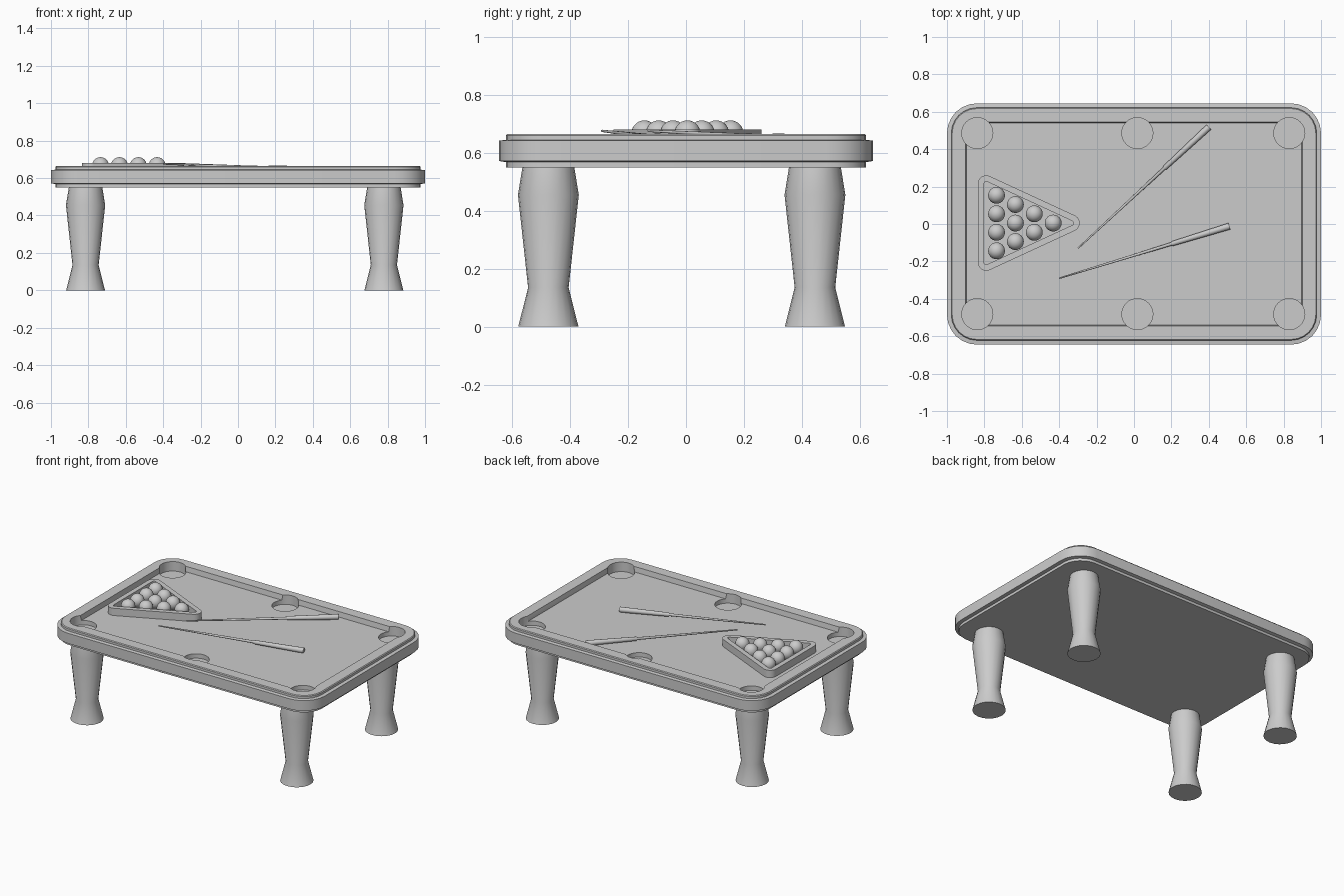
import bpy, bmesh
from math import cos, sin, pi, atan2, radians
from mathutils import Vector, Matrix

if "Cube" in bpy.data.objects:
    bpy.data.objects.remove(bpy.data.objects["Cube"])


def finish(bm, name, angle=35):
    bmesh.ops.recalc_face_normals(bm, faces=bm.faces)
    me = bpy.data.meshes.new(name)
    bm.to_mesh(me)
    bm.free()
    ob = bpy.data.objects.new(name, me)
    bpy.context.collection.objects.link(ob)
    smooth(ob, angle)
    return ob


def smooth(ob, angle=35):
    bpy.ops.object.select_all(action='DESELECT')
    ob.select_set(True)
    bpy.context.view_layer.objects.active = ob
    bpy.ops.object.shade_smooth_by_angle(angle=radians(angle))


def loft(bm, rings, closed=False):
    """Skin a list of point rings; cap the ends, or join last ring to first."""
    loops = [[bm.verts.new(p) for p in ring] for ring in rings]
    pairs = list(zip(loops, loops[1:])) + ([(loops[-1], loops[0])] if closed else [])
    for a, b in pairs:
        n = len(a)
        for i in range(n):
            j = (i + 1) % n
            bm.faces.new((a[i], a[j], b[j], b[i]))
    if not closed:
        bm.faces.new(loops[0])
        bm.faces.new(loops[-1])


def rounded(core, r, z, seg=6):
    """Counter-clockwise polygon grown outwards by r with round corners."""
    pts, n = [], len(core)
    for i, p in enumerate(core):
        p, a, b = Vector(p), Vector(core[i - 1]), Vector(core[(i + 1) % n])
        t0 = atan2(p.y - a.y, p.x - a.x) - pi / 2
        t1 = atan2(b.y - p.y, b.x - p.x) - pi / 2
        sweep = (t1 - t0) % (2 * pi)
        for k in range(seg + 1):
            t = t0 + sweep * k / seg
            pts.append((p.x + r * cos(t), p.y + r * sin(t), z))
    return pts


def circle(x, y, r, z, n):
    return [(x + r * cos(2 * pi * i / n), y + r * sin(2 * pi * i / n), z) for i in range(n)]


# Table body: stepped rim profile running into the sunken bed
core = [(-.84, -.485), (.84, -.485), (.84, .485), (-.84, .485)]
profile = [(.137, .55), (.137, .568), (.16, .572), (.16, .642),
           (.137, .645), (.137, .66), (.132, .665), (.06, .665), (.055, .63)]
bm = bmesh.new()
loft(bm, [rounded(core, r, z) for r, z in profile])
table = finish(bm, "table_body")

# Six pockets cut through rail and bed
bm = bmesh.new()
for x in (-.838, .018, .83):
    for y in (-.482, .486):
        loft(bm, [circle(x, y, .083, z, 32) for z in (.6, .8)])
cutter = finish(bm, "pocket_cutter")
cutter.hide_render = True
mod = table.modifiers.new("pockets", 'BOOLEAN')
mod.object = cutter
mod.operation = 'DIFFERENCE'
mod.solver = 'EXACT'
bpy.context.view_layer.objects.active = table
bpy.ops.object.modifier_apply(modifier=mod.name)
bpy.data.objects.remove(cutter)
smooth(table)

# Legs: flared foot, narrow ankle, swelling shoulder
leg_profile = [(.104, 0), (.07, .135), (.105, .455), (.088, .56)]
for side, x in (("left", -.815), ("right", .78)):
    for end, y in (("front", -.475), ("back", .445)):
        bm = bmesh.new()
        loft(bm, [circle(x, y, r, z, 20) for r, z in leg_profile])
        finish(bm, f"{end}_{side}_leg")

# Triangle rack: hollow rounded frame
tri = [(-.79, .215), (-.79, -.205), (-.335, .005)]
bm = bmesh.new()
loft(bm, [rounded(tri, r, z) for r, z in
          ((.045, .625), (.045, .68), (.012, .68), (.012, .625))], closed=True)
finish(bm, "rack")

# Ten balls in four columns
for col in range(4):
    count = 4 - col
    for i in range(count):
        bm = bmesh.new()
        pos = (-.735 + .101 * col, .005 + .099 * (i - (count - 1) / 2), .667)
        bmesh.ops.create_uvsphere(bm, u_segments=24, v_segments=14, radius=.045,
                                  matrix=Matrix.Translation(pos))
        finish(bm, f"ball_{col + 1}_{i + 1}")


# Cues: thin tapered shaft and thicker butt
def cue(name, tip, end):
    tip, end = Vector(tip), Vector(end)
    d = end - tip
    rot = d.to_track_quat('Z', 'Y').to_matrix().to_4x4()
    place = Matrix.Translation(tip) @ rot
    bm = bmesh.new()
    loft(bm, [[place @ Vector(p) for p in circle(0, 0, r, t * d.length, 12)]
              for r, t in ((.004, 0), (.009, .66), (.013, .665), (.018, 1))])
    finish(bm, name, 50)


cue("cue_front", (-.4, -.29, .676), (.51, -.012, .643))
cue("cue_back", (-.3, -.13, .676), (.4, .518, .643))
